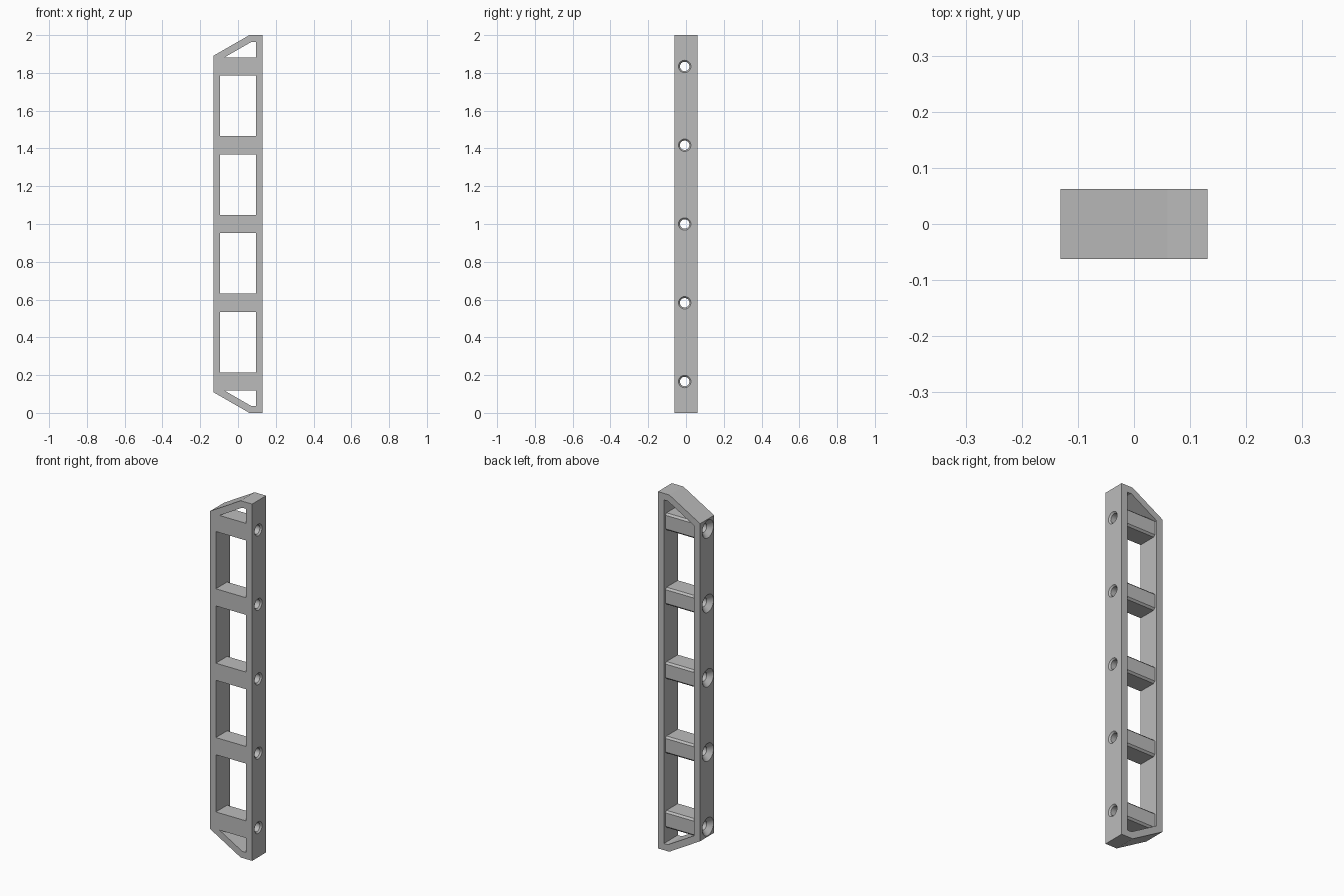
import bpy, bmesh, math
from mathutils import Vector

if "Cube" in bpy.data.objects:
    bpy.data.objects.remove(bpy.data.objects["Cube"], do_unlink=True)

grey = bpy.data.materials.new("mid_grey")
grey.use_nodes = True
grey.diffuse_color = (0.5, 0.5, 0.5, 1)
grey.node_tree.nodes["Principled BSDF"].inputs["Base Color"].default_value = (0.5, 0.5, 0.5, 1)


def finish(name, bm):
    bmesh.ops.recalc_face_normals(bm, faces=bm.faces)
    mesh = bpy.data.meshes.new(name)
    bm.to_mesh(mesh)
    bm.free()
    mesh.materials.append(grey)
    obj = bpy.data.objects.new(name, mesh)
    bpy.context.collection.objects.link(obj)
    return obj


def prism(name, points, sweep):
    """Extrude a flat outline along the sweep vector."""
    bm = bmesh.new()
    face = bm.faces.new([bm.verts.new(p) for p in points])
    ext = bmesh.ops.extrude_face_region(bm, geom=[face])
    verts = [v for v in ext["geom"] if isinstance(v, bmesh.types.BMVert)]
    bmesh.ops.translate(bm, verts=verts, vec=sweep)
    return finish(name, bm)


def drill(name, profile, y, z, sides=32):
    """Turn an (x, radius) profile around an axis along x."""
    bm = bmesh.new()
    rings = []
    for x, r in profile:
        angles = [math.tau * i / sides for i in range(sides)]
        rings.append([bm.verts.new((x, y + r * math.cos(a), z + r * math.sin(a))) for a in angles])
    for a, b in zip(rings, rings[1:]):
        for i in range(sides):
            j = (i + 1) % sides
            bm.faces.new((a[i], a[j], b[j], b[i]))
    bm.faces.new(rings[0])
    bm.faces.new(rings[-1])
    return finish(name, bm)


def combine(target, tool, operation):
    mod = target.modifiers.new("combine", "BOOLEAN")
    mod.operation, mod.solver, mod.object = operation, "EXACT", tool
    bpy.context.view_layer.objects.active = target
    bpy.ops.object.modifier_apply(modifier=mod.name)
    bpy.data.objects.remove(tool, do_unlink=True)


def outline(half_width, tip_x, tip_z, shoulder_z, y):
    """Upright outline, sloped at both ends and mirrored about mid height."""
    upper = [(-half_width, shoulder_z), (tip_x, tip_z), (half_width, tip_z)]
    lower = [(x, 2 - z) for x, z in reversed(upper)]
    return [Vector((x, y, z)) for x, z in upper + lower]


HALF_DEPTH = 0.062
RUNG_BACK = 0.048
BEVEL = 0.01
RUNG_HALF = 0.048
HOLE_Y = (RUNG_BACK - HALF_DEPTH) / 2
levels = [1 + 0.417 * i for i in range(-2, 3)]

# Hollow outer frame with angled ends
frame = prism("ladder_frame", outline(0.131, 0.06, 2.0, 1.89, -HALF_DEPTH),
              Vector((0, 2 * HALF_DEPTH, 0)))
opening = prism("opening", outline(0.094, 0.069, 1.963, 1.869, -0.2), Vector((0, 0.4, 0)))
combine(frame, opening, "DIFFERENCE")

# Rungs flush at the front, recessed and chamfered at the back
for z in levels:
    half = [(-HALF_DEPTH, RUNG_HALF), (RUNG_BACK - BEVEL, RUNG_HALF),
            (RUNG_BACK, RUNG_HALF - BEVEL)]
    section = half + [(y, -h) for y, h in reversed(half)]
    rung = prism("rung", [Vector((-0.11, y, z + h)) for y, h in section], Vector((0.22, 0, 0)))
    combine(frame, rung, "UNION")

# Screw holes through each rung, wide countersink on one side
hole = [(-0.141, 0.06), (-0.106, 0.025), (0.123, 0.025), (0.139, 0.041)]
for z in levels:
    combine(frame, drill("screw_hole", hole, HOLE_Y, z), "DIFFERENCE")

bpy.ops.object.select_all(action="DESELECT")
frame.select_set(True)
bpy.context.view_layer.objects.active = frame
bpy.ops.object.shade_smooth_by_angle(angle=math.radians(25))
